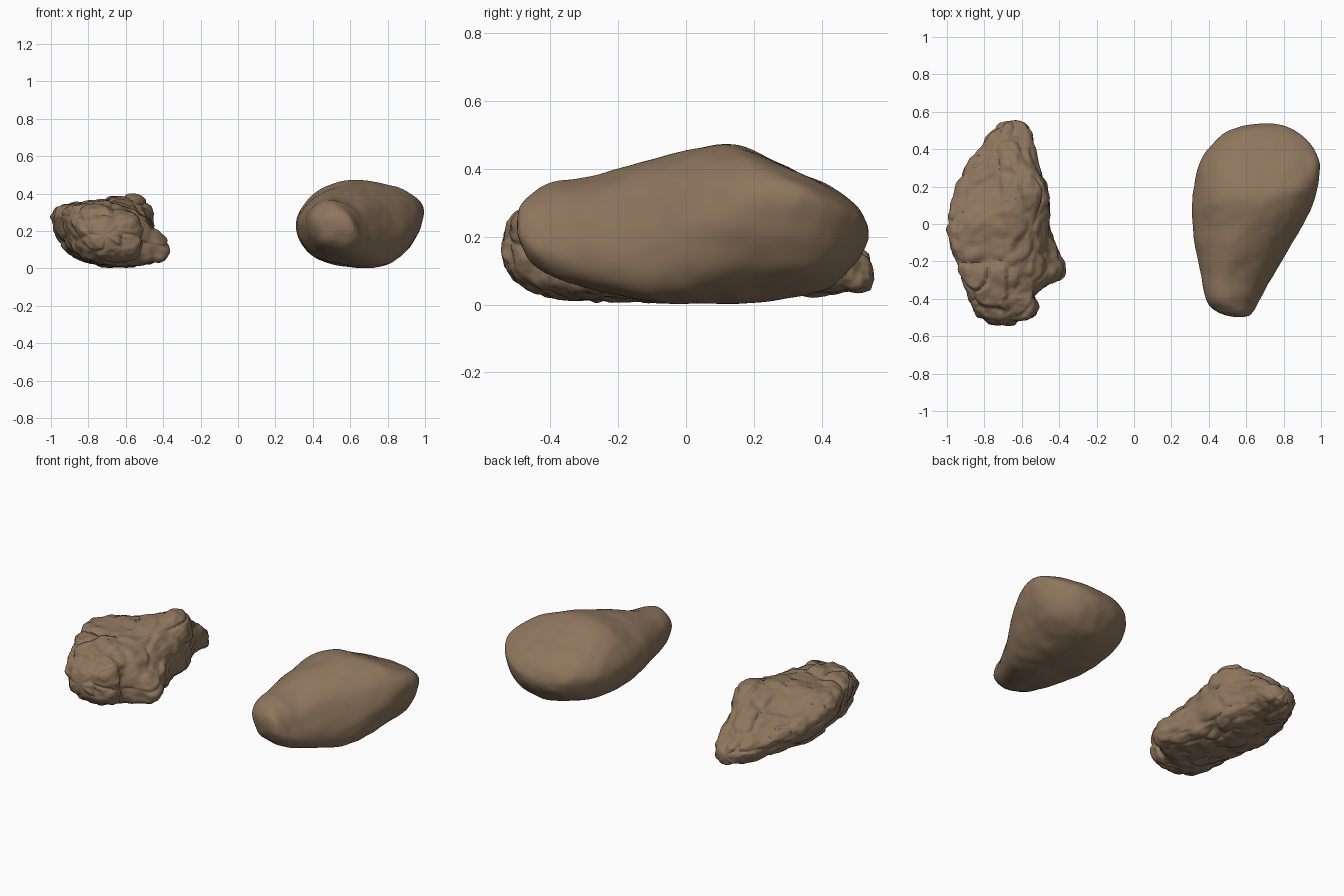
import bpy
import bmesh
from mathutils import Vector, noise

default_cube = bpy.data.objects.get("Cube")
if default_cube:
    bpy.data.objects.remove(default_cube, do_unlink=True)

# One earthy brown for both rocks
stone = bpy.data.materials.new("brown stone")
stone.use_nodes = True
brown = (0.27, 0.18, 0.11, 1)
stone.diffuse_color = brown
shader = stone.node_tree.nodes["Principled BSDF"]
shader.inputs["Base Color"].default_value = brown
shader.inputs["Roughness"].default_value = 0.9


def mix(a, b, t):
    return a + (b - a) * t


def spline(points, steps, closed):
    """Smooth curve passing through every point."""
    count = len(points)
    result = []
    for i in range(count if closed else count - 1):
        if closed:
            a, b, c, d = (points[(i + k) % count] for k in (-1, 0, 1, 2))
        else:
            a, b, c, d = (points[min(max(i + k, 0), count - 1)] for k in (-1, 0, 1, 2))
        for s in range(steps):
            t = s / steps
            result.append(b + (c - a) * (t / 2)
                          + (a * 2 - b * 5 + c * 4 - d) * (t * t / 2)
                          + (b * 3 - a - c * 3 + d) * (t * t * t / 2))
    if not closed:
        result.append(points[-1])
    return result


def cross_section(row, left_foot):
    """Eight outline points from the left, right, top and bottom extremes."""
    (y, left_x, left_z, right_x, right_z, top_x, top_z, base_x, base_z,
     left_shoulder, right_shoulder, right_foot) = row
    left, right = (left_x, left_z), (right_x, right_z)
    top, base = (top_x, top_z), (base_x, base_z)

    def corner(side, cap, fullness):
        return (mix(cap[0], side[0], fullness), mix(side[1], cap[1], fullness))

    outline = [left, corner(left, top, left_shoulder),
               top, corner(right, top, right_shoulder),
               right, corner(right, base, right_foot),
               base, corner(left, base, left_foot)]
    return [Vector((x, y, z)) for x, z in outline]


def smooth_relief(p):
    """Gentle undulation of a weathered boulder."""
    return 0.008 * noise.noise(p * 5) + 0.004 * noise.noise(p * 14)


def craggy_relief(p):
    """Chipped blocks, cracks running lengthwise and fine grain."""
    warp = noise.noise_vector(p * 6) * 0.05
    q = Vector((p.x, p.y * 0.55, p.z * 1.2)) + warp
    distances, centres = noise.voronoi(q * 7)
    gap = min((distances[1] - distances[0]) / 0.2, 1)
    block = noise.noise(centres[0] * 3.7)
    return (0.02 * block * gap - 0.01 * (1 - gap)
            + 0.012 * noise.noise(p * 8) + 0.01 * noise.noise(p * 19)
            + 0.004 * noise.noise(p * 42))


def make_rock(name, rows, left_foot, steps, relief, ends, angle):
    sections = [cross_section(row, left_foot) for row in rows]
    rails = [spline(list(rail), steps, False) for rail in zip(*sections)]
    rings = [spline(list(ring), steps * 2, True) for ring in zip(*rails)]
    bm = bmesh.new()
    grid = [[bm.verts.new(p) for p in ring] for ring in rings]
    count = len(grid[0])
    for a, b in zip(grid, grid[1:]):
        for i in range(count):
            j = (i + 1) % count
            bm.faces.new((a[i], a[j], b[j], b[i]))
    # Rounded caps on both ends
    for ring, y in zip((grid[0], grid[-1]), ends):
        centre = sum((v.co for v in ring), Vector()) / count
        inner = [bm.verts.new(mix(v.co, centre, 0.5)) for v in ring]
        for v in inner:
            v.co.y = mix(ring[0].co.y, y, 0.75)
        centre.y = y
        pole = bm.verts.new(centre)
        for i in range(count):
            j = (i + 1) % count
            bm.faces.new((ring[i], ring[j], inner[j], inner[i]))
            bm.faces.new((inner[i], inner[j], pole))
    bmesh.ops.recalc_face_normals(bm, faces=bm.faces)
    bm.normal_update()
    moved = [v.co + v.normal * relief(v.co) for v in bm.verts]
    for v, p in zip(bm.verts, moved):
        v.co = p
        v.co.z = max(p.z, 0)
    bmesh.ops.smooth_vert(bm, verts=bm.verts, factor=0.4,
                          use_axis_x=True, use_axis_y=True, use_axis_z=True)
    mesh = bpy.data.meshes.new(name)
    bm.to_mesh(mesh)
    bm.free()
    mesh.materials.append(stone)
    rock = bpy.data.objects.new(name, mesh)
    bpy.context.collection.objects.link(rock)
    bpy.ops.object.select_all(action='DESELECT')
    rock.select_set(True)
    bpy.context.view_layer.objects.active = rock
    bpy.ops.object.shade_smooth_by_angle(angle=angle)


# Each row: y, left x z, right x z, top x z, base x z,
# then fullness of left shoulder, right shoulder and right foot
smooth_rows = [
    (-.49, .50, .24, .62, .21, .55, .29, .56, .18, .7, .7, .72),
    (-.46, .43, .24, .645, .19, .54, .32, .56, .13, .7, .68, .75),
    (-.40, .385, .24, .675, .17, .51, .355, .57, .085, .72, .68, .78),
    (-.28, .36, .24, .74, .17, .51, .375, .6, .045, .7, .69, .8),
    (-.1, .32, .23, .845, .18, .56, .43, .65, .015, .69, .71, .82),
    (.02, .31, .23, .915, .23, .6, .455, .68, .005, .68, .71, .77),
    (.12, .31, .23, .96, .27, .62, .475, .69, 0, .68, .7, .72),
    (.2, .32, .24, .98, .29, .63, .457, .69, .005, .69, .74, .7),
    (.32, .35, .23, .995, .3, .66, .40, .69, .02, .73, .78, .7),
    (.42, .41, .23, .955, .28, .67, .35, .69, .05, .73, .76, .7),
    (.5, .5, .22, .87, .25, .68, .295, .69, .12, .72, .72, .7),
    (.53, .6, .21, .79, .23, .69, .25, .7, .17, .7, .7, .7),
]
make_rock("smooth_boulder", smooth_rows, 0.73, 8, smooth_relief,
          (-.5, .54), 0.9)

craggy_rows = [
    (-.535, -.78, .18, -.64, .18, -.71, .25, -.7, .1, .75, .8, .8),
    (-.5, -.83, .2, -.54, .18, -.7, .28, -.7, .06, .75, .8, .8),
    (-.43, -.88, .22, -.51, .17, -.7, .31, -.7, .02, .75, .8, .8),
    (-.37, -.9, .24, -.51, .15, -.69, .33, -.69, .01, .75, .74, .8),
    (-.27, -.94, .25, -.37, .12, -.66, .345, -.65, .01, .78, .6, .82),
    (-.15, -.97, .26, -.40, .14, -.63, .35, -.65, .01, .82, .62, .82),
    (0, -1, .26, -.44, .19, -.61, .365, -.66, .01, .8, .68, .82),
    (.15, -.965, .24, -.45, .23, -.57, .395, -.67, .015, .5, .72, .82),
    (.28, -.91, .21, -.49, .21, -.59, .365, -.67, .02, .48, .72, .82),
    (.42, -.82, .16, -.53, .15, -.64, .25, -.67, .03, .65, .75, .8),
    (.5, -.76, .12, -.55, .11, -.65, .18, -.65, .035, .75, .75, .8),
    (.54, -.72, .1, -.58, .1, -.65, .15, -.65, .05, .75, .75, .8),
]
make_rock("craggy_boulder", craggy_rows, 0.72, 11, craggy_relief,
          (-.55, .555), 0.7)
